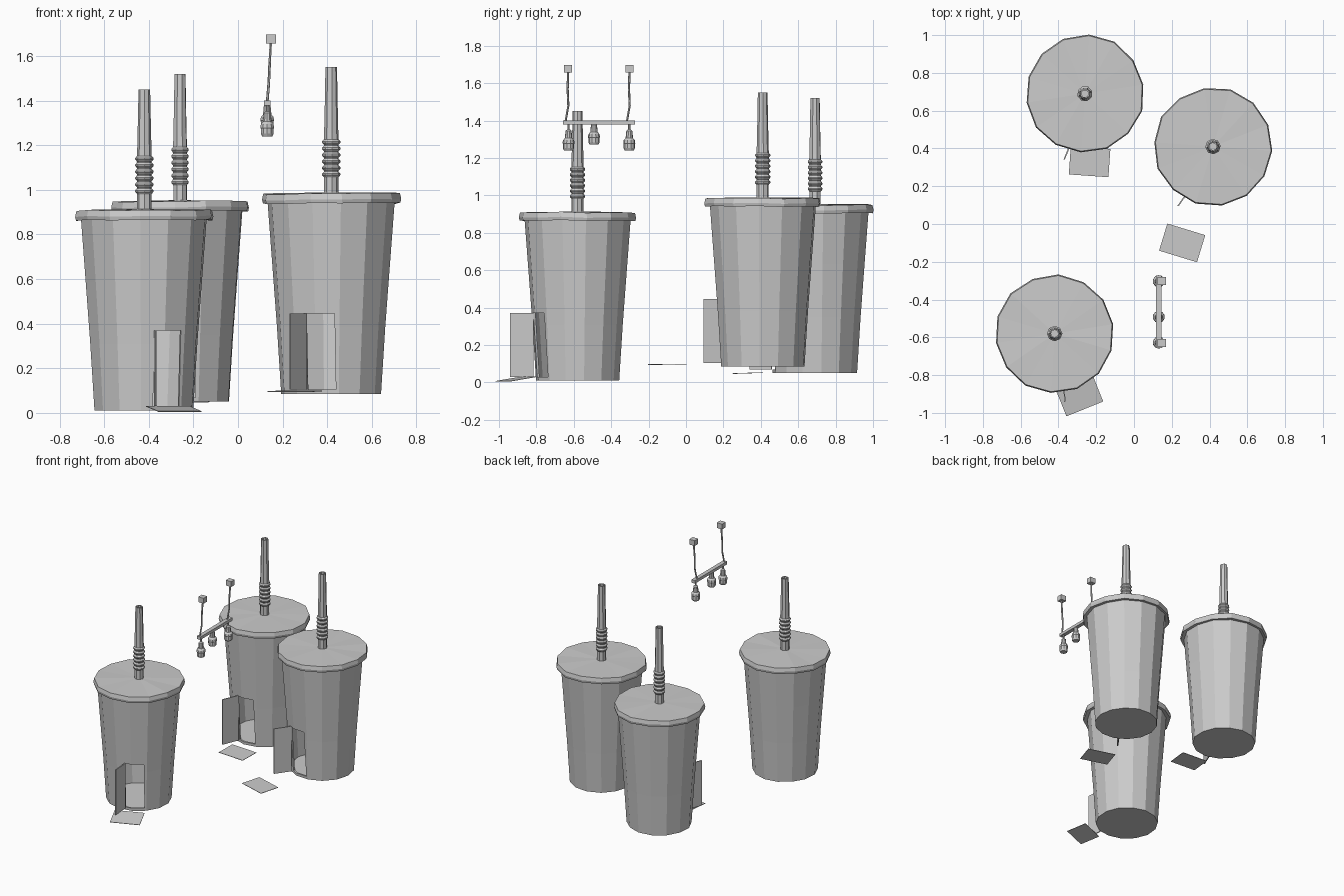
import bpy, bmesh, math, random
from mathutils import Matrix, Vector

if "Cube" in bpy.data.objects:
    bpy.data.objects.remove(bpy.data.objects["Cube"])

random.seed(4)
R = math.radians


def finish(bm, name, mat=Matrix()):
    bmesh.ops.recalc_face_normals(bm, faces=bm.faces)
    me = bpy.data.meshes.new(name)
    bm.to_mesh(me)
    bm.free()
    me.transform(mat)
    ob = bpy.data.objects.new(name, me)
    bpy.context.collection.objects.link(ob)
    return ob


def lathe(name, profile, sides, mat=Matrix(), jitter=0.0, jz=0.0):
    """Revolve (radius, z) points; zero radius ends close to a point."""
    bm = bmesh.new()
    off = [random.uniform(-jitter, jitter) for _ in range(sides)]
    offz = [random.uniform(-jz, jz) for _ in range(sides)]
    rings = []
    for r, z in profile:
        if r == 0:
            rings.append([bm.verts.new((0, 0, z))] * sides)
            continue
        ring = []
        for i in range(sides):
            a = math.tau * (i + 0.5) / sides
            rr = r + off[i]
            ring.append(bm.verts.new((rr * math.cos(a), rr * math.sin(a), z + offz[i])))
        rings.append(ring)
    for lo, hi in zip(rings, rings[1:]):
        for i in range(sides):
            j = (i + 1) % sides
            quad = list(dict.fromkeys((lo[i], lo[j], hi[j], hi[i])))
            bm.faces.new(quad)
    return finish(bm, name, mat)


def box(name, size, mat):
    bm = bmesh.new()
    bmesh.ops.create_cube(bm, size=1, matrix=Matrix.Diagonal((*size, 1)))
    return finish(bm, name, mat)


def T(x, y, z):
    return Matrix.Translation((x, y, z))


def rod(name, a, b, r, sides=6):
    a, b = Vector(a), Vector(b)
    d = b - a
    m = T(*a) @ d.to_track_quat('Z', 'Y').to_matrix().to_4x4()
    return lathe(name, [(0, 0), (r, 0), (r, d.length), (0, d.length)], sides, m)


def cup_house(tag, x, y, z, turn, straw_top):
    m = T(x, y, z) @ Matrix.Rotation(R(turn), 4, 'Z')
    # hollow tapered cup with a door opening
    cup = lathe(tag + "_cup", [(0, 0), (.224, 0), (.243, .3), (.264, .58), (.286, .87),
                               (.274, .87), (.252, .58), (.231, .3), (.212, .014), (0, .014)],
                14, m, jitter=.003)
    cutter = box("door_cutter", (.13, .3, .34), m @ T(.02, -.25, .19))
    cutter.hide_render = True
    mod = cup.modifiers.new("door_opening", 'BOOLEAN')
    mod.operation, mod.solver, mod.object = 'DIFFERENCE', 'EXACT', cutter
    bpy.context.view_layer.objects.active = cup
    bpy.ops.object.modifier_apply(modifier=mod.name)
    bpy.data.objects.remove(cutter)
    # faceted lid
    lathe(tag + "_lid", [(0, .868), (.288, .858), (.31, .855), (.314, .872), (.308, .899), (0, .904)],
          14, m, jitter=.003, jz=.004)
    # bendy straw with bellows and open end
    top = straw_top - z
    prof = [(0, .89), (.032, .89), (.032, .97)]
    for i in range(6):
        h = .972 + i * .029
        prof += [(.033, h), (.041, h + .009), (.041, h + .016), (.033, h + .025)]
    prof += [(.032, 1.17), (.029, 1.3), (.026, top), (.019, top), (.022, 1.15), (0, 1.15)]
    lathe(tag + "_straw", prof, 8, m)
    # door swung open on its left hinge
    hinge, tip = Vector((-.045, -.235, 0)), Vector((-.085, -.355, 0))
    d = tip - hinge
    mid = (hinge + tip) / 2
    box(tag + "_door", (d.length, .007, .34),
        m @ T(mid.x, mid.y, .19) @ Matrix.Rotation(math.atan2(d.y, d.x), 4, 'Z'))


cup_house("left_front", -.42, -.58, .01, 22, 1.45)
cup_house("left_back", -.26, .69, .05, -4, 1.52)
cup_house("right", .418, .41, .085, -17, 1.55)

# door mats
for name, pos, turn, tilt in (("left_front_mat", (-.288, -.91, .018), 22, 9),
                              ("left_back_mat", (-.235, .33, .05), -4, 2),
                              ("right_mat", (.255, -.10, .097), -17, 1)):
    box(name, (.21, .15, .003),
        T(*pos) @ Matrix.Rotation(R(turn), 4, 'Z') @ Matrix.Rotation(R(tilt), 4, 'X'))

# hanging lamp: bar, cords and ceiling blocks
box("lamp_bar", (.03, .385, .022), T(.131, -.465, 1.39))
for side, y in (("front", -.63), ("back", -.302)):
    box(side + "_ceiling_block", (.045, .042, .04), T(.147, y, 1.677))
    pts = [(.147, y, 1.66), (.142, y - .003, 1.57), (.138, y + .001, 1.48), (.131, y - .014, 1.395)]
    for i in range(3):
        rod(f"{side}_cord_{i}", pts[i], pts[i + 1], .006)

# hanging bulbs
for i, (y, low) in enumerate(((-.628, 1.24), (-.492, 1.272), (-.303, 1.24))):
    rod(f"bulb_stem_{i}", (.131, y, low + .09), (.131, y, 1.385), .006)
    lathe(f"bulb_{i}", [(0, 0), (.024, 0), (.03, .012), (.03, .035), (.032, .038), (.03, .055),
                        (.02, .066), (.016, .105), (.008, .112), (0, .112)],
          10, T(.131, y, low))
